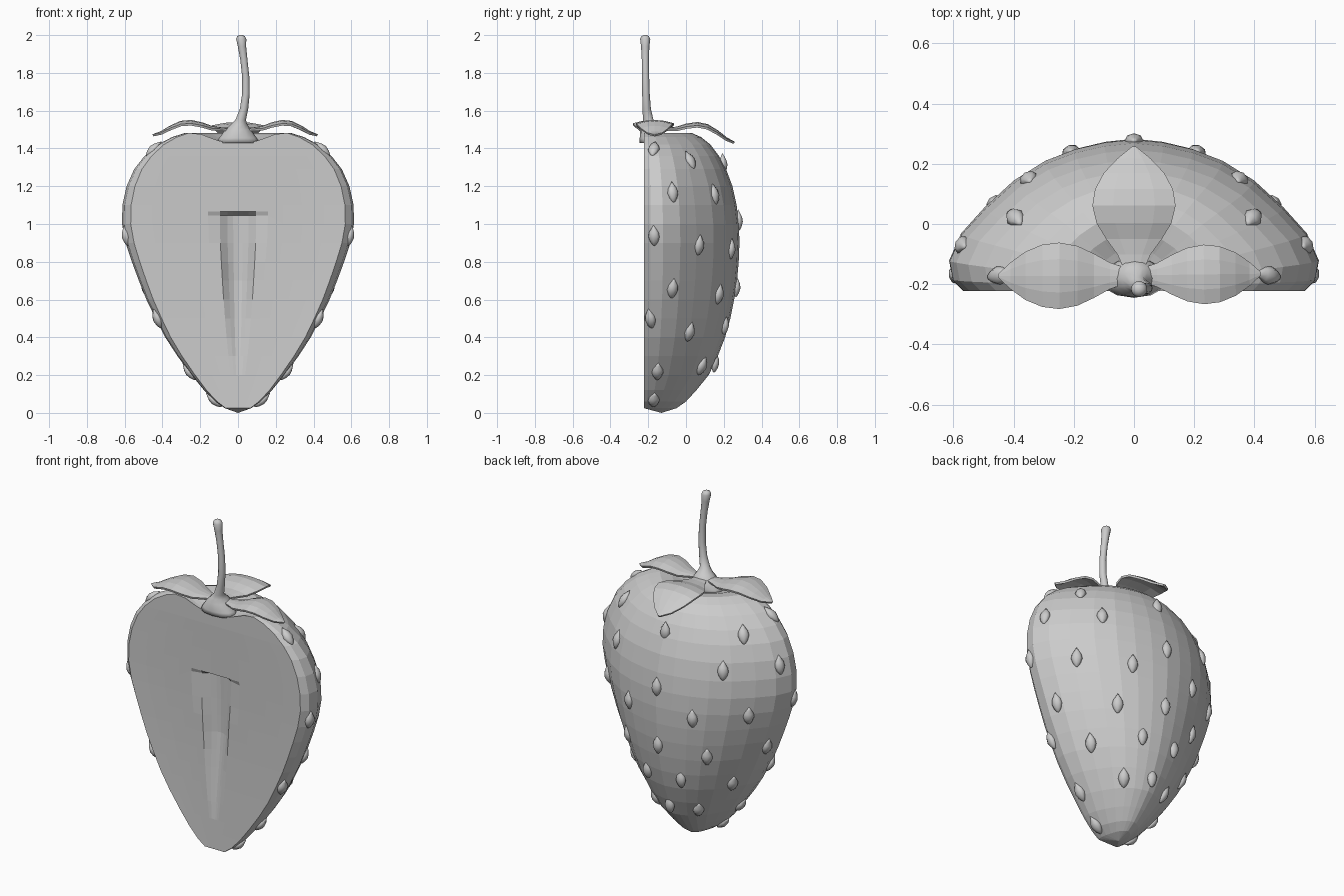
import bpy, bmesh
from math import sin, cos, pi
from mathutils import Vector, Matrix

if "Cube" in bpy.data.objects:
    bpy.data.objects.remove(bpy.data.objects["Cube"])

FRONT = -0.222
# Berry profile: height, half width, back y
PROFILE = [(0.025, 0.07, -0.05), (0.06, 0.12, 0.0), (0.12, 0.18, 0.055), (0.2, 0.245, 0.12),
           (0.3, 0.32, 0.168), (0.4, 0.385, 0.207), (0.5, 0.437, 0.235), (0.6, 0.485, 0.255),
           (0.7, 0.525, 0.27), (0.8, 0.562, 0.279), (0.9, 0.595, 0.283), (1.0, 0.614, 0.28),
           (1.1, 0.612, 0.268), (1.2, 0.59, 0.246), (1.29, 0.55, 0.212), (1.36, 0.495, 0.175),
           (1.42, 0.425, 0.13), (1.46, 0.35, 0.08), (1.482, 0.28, 0.03), (1.475, 0.21, -0.03),
           (1.45, 0.14, -0.08), (1.43, 0.07, -0.14)]
# Half cross-section: fraction of width, fraction of depth
SECTION = [(0.925, 0), (0.98, 0.07), (1.0, 0.2), (0.935, 0.38), (0.81, 0.55), (0.65, 0.73),
           (0.48, 0.86), (0.32, 0.935), (0.16, 0.98), (0, 1)]
FACE_TOP = 15   # ring where the flat grid of the cut face ends


def lerp_table(table, key):
    for a, b in zip(table, table[1:]):
        if a[0] <= key <= b[0]:
            t = (key - a[0]) / (b[0] - a[0])
            return [p + (q - p) * t for p, q in zip(a, b)]
    return list(table[-1] if key > table[-1][0] else table[0])


def make(name, bm, smooth=False):
    bmesh.ops.recalc_face_normals(bm, faces=bm.faces)
    me = bpy.data.meshes.new(name)
    bm.to_mesh(me)
    bm.free()
    for p in me.polygons:
        p.use_smooth = smooth
    ob = bpy.data.objects.new(name, me)
    bpy.context.collection.objects.link(ob)
    return ob


def bridge(bm, a, b, closed=False):
    n = len(a)
    for i in range(n if closed else n - 1):
        j = (i + 1) % n
        bm.faces.new((a[i], a[j], b[j], b[i]))


# Halved berry: lofted skin
bm = bmesh.new()
full = SECTION + [(-x, d) for x, d in SECTION[-2::-1]]
rings = [[bm.verts.new((fx * w, FRONT + d * (yb - FRONT), z)) for fx, d in full]
         for z, w, yb in PROFILE]
for a, b in zip(rings, rings[1:]):
    bridge(bm, a, b)
tip = bm.verts.new((0, -0.13, 0))
for a, b in zip(rings[0], rings[0][1:]):
    bm.faces.new((a, b, tip))
bm.faces.new((rings[0][-1], rings[0][0], tip))
bm.faces.new(rings[-1])

# Cut face with a shallow dish and a tapering hollow in the middle
COLS = [-0.8, -0.6, -0.42, -0.28, -0.17, -0.1, -0.045, 0, 0.045, 0.1, 0.17, 0.28, 0.42, 0.6, 0.8]


def face_y(x, z, u):
    dish = 0.012 * (1 - u * u) * max(0, sin(pi * min(1, z / 1.36)))
    hw = 0.03 + 0.085 * max(0, (z - 0.25) / 0.8)
    pit = 0
    if 0.22 < z < 1.06:
        pit = 0.05 * max(0, 1 - (x / hw) ** 2) * min(1, (z - 0.2) / 0.5)
    return FRONT + dish + pit


rows = []
for k in range(FACE_TOP + 1):
    left, right = rings[k][-1], rings[k][0]
    w = right.co.x
    z = PROFILE[k][0]
    if abs(z - 1.1) < 0.01:
        z = 1.1
    mid = []
    for u in COLS:
        zz = z
        if abs(z - 1.0) < 0.01 and abs(u) < 0.3:
            zz = 1.045    # steep upper lip of the hollow
        elif abs(z - 1.1) < 0.01 and abs(u) < 0.3:
            zz = 1.065
        mid.append(bm.verts.new((u * w, face_y(u * w, zz, u), zz)))
    rows.append([left] + mid + [right])
for a, b in zip(rows, rows[1:]):
    bridge(bm, a, b)
bm.faces.new(rows[0])
over = [r[0] for r in rings[FACE_TOP + 1:]] + [r[-1] for r in rings[:FACE_TOP:-1]]
bm.faces.new(rows[-1] + over)
make("berry_half", bm)


# Seeds: flattened pointed drops lying on the skin
def skin(y, z):
    _, w, yb = lerp_table(PROFILE[:19], z)
    d = (y - FRONT) / (yb - FRONT)
    fx = lerp_table([(d_, x_) for x_, d_ in SECTION], max(0, min(1, d)))[1]
    return Vector((fx * w, min(y, yb), z))


def add_seed(bm, y, z, side):
    p = skin(y, z)
    e = 0.02
    up = skin(y, z + e) - skin(y, z - e)
    along = skin(y + e, z) - skin(y - e, z)
    if y > lerp_table(PROFILE[:19], z)[2] - 0.03:     # spine seeds face straight back
        n = Vector((0, 1, 0.15 * (z - 0.9)))
    else:
        n = along.cross(up).normalized()
    if n.dot(p - Vector((0, -0.2, 0.85))) < 0:
        n = -n
    n.normalize()
    t = (Vector((0, 0, 1)) - n * n.z).normalized()
    s = t.cross(n)
    m = Matrix((s, t, n)).transposed().to_4x4()
    m.translation = p
    if side < 0:
        m = Matrix.Diagonal((-1, 1, 1, 1)) @ m
    prof = [(-0.052, 0.009), (-0.034, 0.022), (-0.008, 0.031), (0.016, 0.026), (0.038, 0.012)]
    N = 8
    loops = [[bm.verts.new(m @ Vector((r * cos(2 * pi * i / N), h, 0.75 * r * sin(2 * pi * i / N))))
              for i in range(N)] for h, r in prof]
    for a, b in zip(loops, loops[1:]):
        bridge(bm, a, b, True)
    for loop, h in ((loops[0], -0.057), (loops[-1], 0.056)):
        v = bm.verts.new(m @ Vector((0, h, 0)))
        for i in range(N):
            bm.faces.new((loop[i], loop[(i + 1) % N], v))


SEEDS = [(-0.17, 1.4), (0.02, 1.34), (-0.07, 1.17), (0.15, 1.16), (-0.17, 0.94), (0.07, 0.89),
         (0.24, 0.87), (-0.07, 0.66), (0.175, 0.63), (-0.19, 0.5), (0.02, 0.43), (0.205, 0.47),
         (-0.15, 0.22), (0.085, 0.25), (-0.17, 0.07)]
bm = bmesh.new()
for side in (1, -1):
    for y, z in SEEDS:
        add_seed(bm, y, z, side)
for z in (1.32, 1.02, 0.67, 0.27):
    add_seed(bm, 0.5, z, 1)
make("seeds", bm, True)

# Stem with flared base
STEM = [(0, -0.18, 1.43, 0.115), (0, -0.18, 1.455, 0.1), (0, -0.178, 1.5, 0.068),
        (0.005, -0.185, 1.525, 0.045), (0.014, -0.2, 1.55, 0.028), (0.032, -0.208, 1.61, 0.022),
        (0.042, -0.212, 1.69, 0.02), (0.041, -0.214, 1.78, 0.019), (0.031, -0.215, 1.87, 0.019),
        (0.021, -0.216, 1.94, 0.022), (0.017, -0.216, 1.98, 0.027), (0.016, -0.216, 1.994, 0.02),
        (0.016, -0.216, 2.0, 0.008)]
bm = bmesh.new()
N = 12
loops = []
for x, y, z, r in STEM:
    ry = min(r, 0.065)
    loops.append([bm.verts.new((x + r * cos(2 * pi * i / N), y + ry * sin(2 * pi * i / N), z))
                  for i in range(N)])
for a, b in zip(loops, loops[1:]):
    bridge(bm, a, b, True)
bm.faces.new(loops[0])
bm.faces.new(loops[-1])
make("stem", bm, True)

# Leaves: along, half width, height
SHAPE = [(0.0, 0.03, 1.505), (0.12, 0.05, 1.505), (0.25, 0.085, 1.512), (0.38, 0.115, 1.532),
         (0.52, 0.128, 1.545), (0.65, 0.12, 1.54), (0.78, 0.093, 1.515), (0.9, 0.05, 1.485),
         (1.0, 0.004, 1.47)]


def leaf(name, base, tip, width, drop):
    base, tip = Vector(base), Vector(tip)
    side = Vector((-(tip - base).y, (tip - base).x)).normalized()
    bm = bmesh.new()
    rows = []
    for t, hw, z in SHAPE:
        c = base.lerp(tip, t)
        row = []
        for k in (-1, -0.5, 0, 0.5, 1):
            p = c + side * k * hw * width
            row.append(bm.verts.new((p.x, p.y, z - 0.018 * k * k * hw / 0.128 - drop * t * t)))
        rows.append(row)
    for a, b in zip(rows, rows[1:]):
        bridge(bm, a, b)
    ob = make(name, bm)
    mod = ob.modifiers.new("thickness", "SOLIDIFY")
    mod.thickness = 0.012
    mod.offset = 0


leaf("leaf_left", (-0.03, -0.172), (-0.45, -0.172), 0.85, 0.0)
leaf("leaf_right", (0.03, -0.17), (0.42, -0.165), 0.76, 0.0)
leaf("leaf_back", (0, -0.15), (0, 0.255), 1.07, 0.04)
